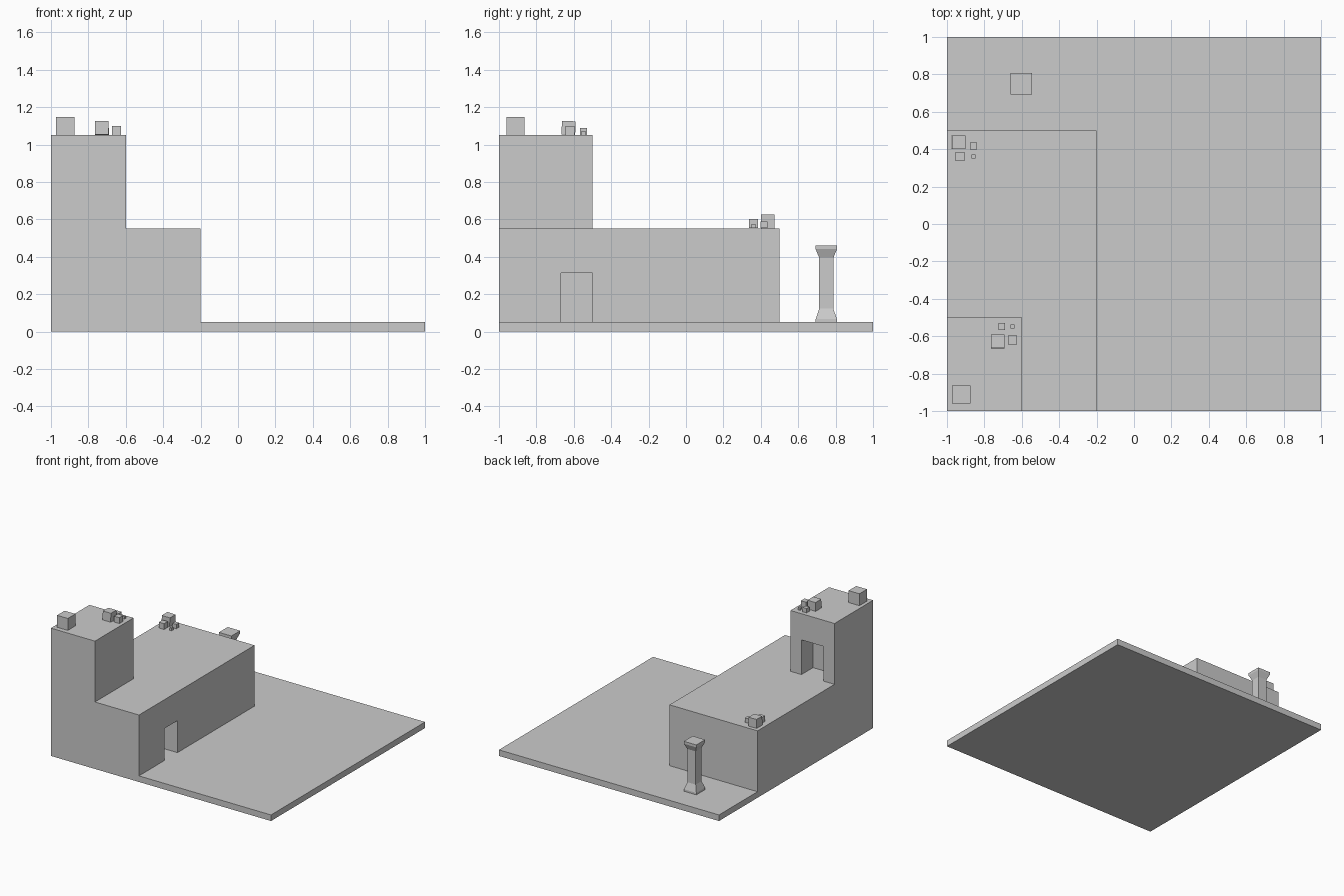
import bpy, bmesh, math
from mathutils import Matrix, Vector

if "Cube" in bpy.data.objects:
    bpy.data.objects.remove(bpy.data.objects["Cube"])


def box(name, lo, hi):
    lo, hi = Vector(lo), Vector(hi)
    bm = bmesh.new()
    bmesh.ops.create_cube(bm, size=1, matrix=Matrix.Translation((lo + hi) / 2)
                          @ Matrix.Diagonal((*(hi - lo), 1)))
    return add_object(name, bm)


def add_object(name, bm):
    mesh = bpy.data.meshes.new(name)
    bm.to_mesh(mesh)
    bm.free()
    obj = bpy.data.objects.new(name, mesh)
    bpy.context.collection.objects.link(obj)
    return obj


def carve(target, lo, hi):
    cutter = box("doorway_cutter", lo, hi)
    cutter.hide_render = True
    mod = target.modifiers.new("doorway", 'BOOLEAN')
    mod.operation, mod.solver, mod.object = 'DIFFERENCE', 'EXACT', cutter
    bpy.context.view_layer.objects.active = target
    bpy.ops.object.modifier_apply(modifier=mod.name)
    bpy.data.objects.remove(cutter)


def crate(name, x, y, z, size):
    h = size / 2
    obj = box(name, (-h, -h, -h), (h, h, h))
    obj.location = (x, y, z + h)
    return obj


def crate_pile(name, x, y, z, turn):
    # offset from the big crate, and size
    pile = [(0, 0, 0.073), (0.007, -0.078, 0.048), (0.08, -0.021, 0.036), (0.08, -0.078, 0.021)]
    for i, (dx, dy, size) in enumerate(pile):
        d = Matrix.Rotation(turn, 3, 'Z') @ Vector((dx, dy, 0))
        obj = crate(f"{name}_{i + 1}", x + d.x, y + d.y, z, size)
        obj.rotation_euler = (0, math.radians(1.5) if i == 0 else 0, turn)


# Ground slab
box("ground_slab", (-1, -1, 0), (1, 1, 0.05))

# Lower house with doorway recess on its right side
house = box("lower_house", (-1, -1, 0.05), (-0.2, 0.5, 0.55))
carve(house, (-0.4, -0.667, 0), (-0.1, -0.5, 0.313))

# Upper tower with doorway recess facing the roof terrace
tower = box("upper_tower", (-1, -1, 0.55), (-0.6, -0.5, 1.05))
carve(tower, (-0.9, -0.65, 0.5), (-0.7, -0.4, 0.835))

# Crates on the roofs
crate("roof_crate", -0.923, -0.912, 1.05, 0.098)
crate_pile("terrace_crate", -0.938, 0.438, 0.553, 0)
crate_pile("tower_crate", -0.728, -0.628, 1.052, math.pi / 2)

# Square pillar: stacked square rings (half width, height)
profile = [(0.057, 0.05), (0.057, 0.066), (0.038, 0.122),
           (0.038, 0.395), (0.057, 0.44), (0.057, 0.46)]
bm = bmesh.new()
rings = [[bm.verts.new((sx * w - 0.602, sy * w + 0.75, z))
          for sx, sy in ((-1, -1), (1, -1), (1, 1), (-1, 1))] for w, z in profile]
for a, b in zip(rings, rings[1:]):
    for i in range(4):
        j = (i + 1) % 4
        bm.faces.new((a[i], a[j], b[j], b[i]))
bm.faces.new(rings[0][::-1])
bm.faces.new(rings[-1])
add_object("pillar", bm)
